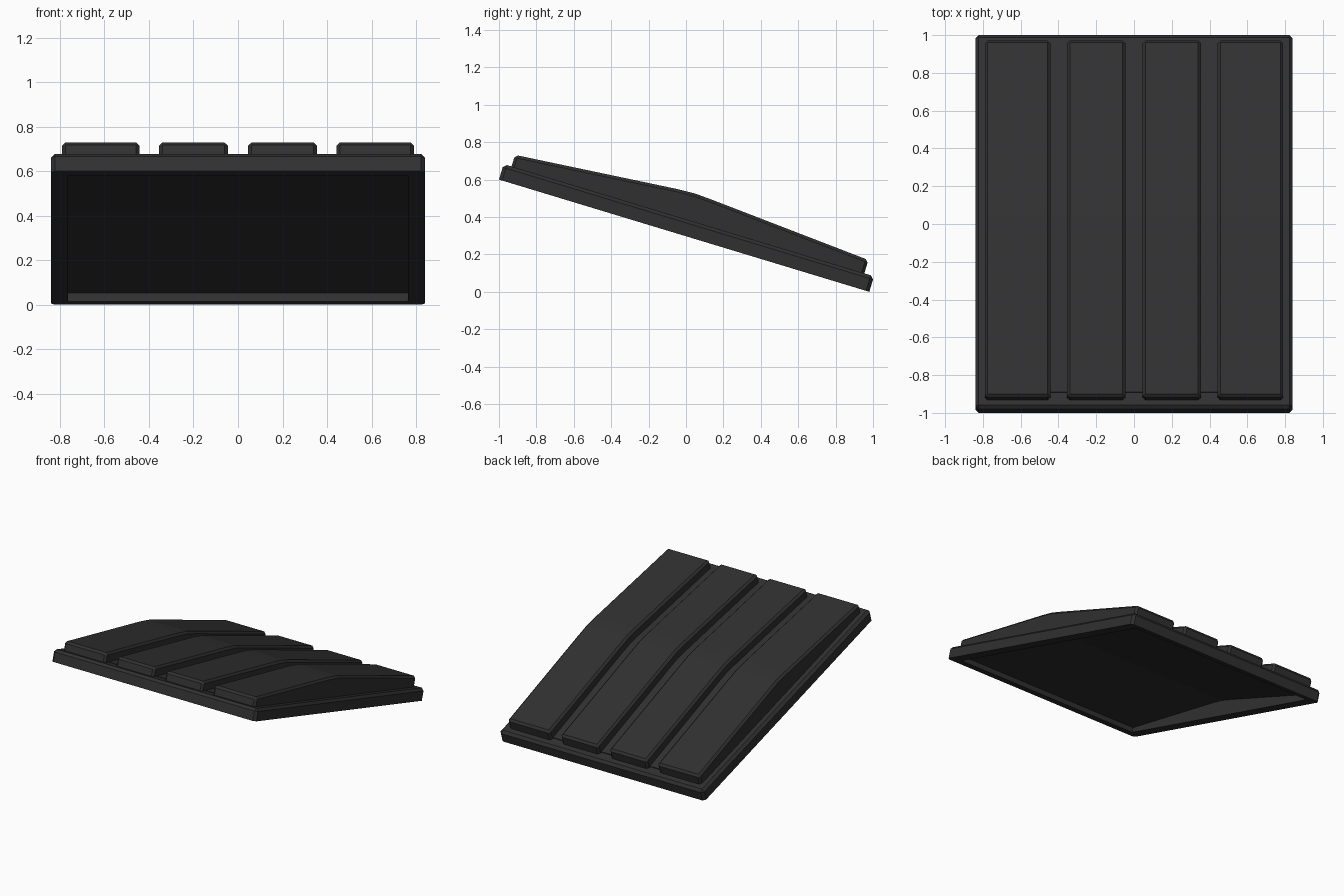
import bpy, bmesh

if "Cube" in bpy.data.objects:
    bpy.data.objects.remove(bpy.data.objects["Cube"])

dark = bpy.data.materials.new("dark_grey")
dark.diffuse_color = (0.03, 0.03, 0.03, 1)
dark.use_nodes = True
dark.node_tree.nodes["Principled BSDF"].inputs["Base Color"].default_value = dark.diffuse_color


def prism(name, profile, x0, x1, bevel=0.0):
    """Extrude a side profile (y, z) along x; bevel all sharp edges off the base.
    The base is the face between the last and first profile points."""
    bm = bmesh.new()
    a = [bm.verts.new((x0, y, z)) for y, z in profile]
    b = [bm.verts.new((x1, y, z)) for y, z in profile]
    bm.faces.new(a)
    bm.faces.new(b[::-1])
    n = len(a)
    for i in range(n):
        j = (i + 1) % n
        bm.faces.new((a[j], a[i], b[i], b[j]))
    bmesh.ops.recalc_face_normals(bm, faces=bm.faces)
    base = {a[0], a[-1], b[0], b[-1]}
    if bevel:
        edges = [e for e in bm.edges
                 if e.calc_face_angle() > 0.6 and not set(e.verts) <= base]
        bmesh.ops.bevel(bm, geom=edges, offset=bevel, offset_type='OFFSET',
                        segments=1, affect='EDGES', clamp_overlap=True)
    me = bpy.data.meshes.new(name)
    bm.to_mesh(me)
    bm.free()
    ob = bpy.data.objects.new(name, me)
    bpy.context.collection.objects.link(ob)
    me.materials.append(dark)
    return ob


# Sloping base slab
cover = prism("louvred_cover",
              [(-1, 0.6), (-0.975, 0.683), (1.005, 0.083), (0.98, 0)],
              -0.84, 0.84, 0.018)

# Arched floor of the grooves
floor = prism("groove_floor",
              [(-0.90, 0.63), (-0.89, 0.660), (-0.06, 0.485), (0.04, 0.46),
               (0.13, 0.427), (0.93, 0.112), (0.92, 0.08)], -0.70, 0.70)

# Four raised arched ribs
rib_profile = [(-0.942, 0.64), (-0.914, 0.732), (-0.05, 0.55), (0.05, 0.525),
               (0.15, 0.488), (0.975, 0.17), (0.945, 0.07)]
ribs = [prism("raised_rib", rib_profile, x0, x1, 0.015)
        for x0, x1 in ((-0.79, -0.443), (-0.355, -0.046),
                       (0.046, 0.355), (0.443, 0.79))]

# Hollow underside
cavity = prism("underside_cutter",
               [(-0.945, 0.53), (-0.922, 0.612), (-0.07, 0.432), (0.03, 0.407),
                (0.12, 0.374), (0.942, 0.052), (0.915, -0.04)], -0.765, 0.765)

# Merge into one shell
helpers = [floor] + ribs + [cavity]
for h in helpers:
    h.hide_render = True
    mod = cover.modifiers.new(h.name, 'BOOLEAN')
    mod.operation = 'DIFFERENCE' if h is cavity else 'UNION'
    mod.solver = 'EXACT'
    mod.object = h
deps = bpy.context.evaluated_depsgraph_get()
shell = bpy.data.meshes.new_from_object(cover.evaluated_get(deps))
cover.modifiers.clear()
cover.data = shell
for h in helpers:
    bpy.data.objects.remove(h)
